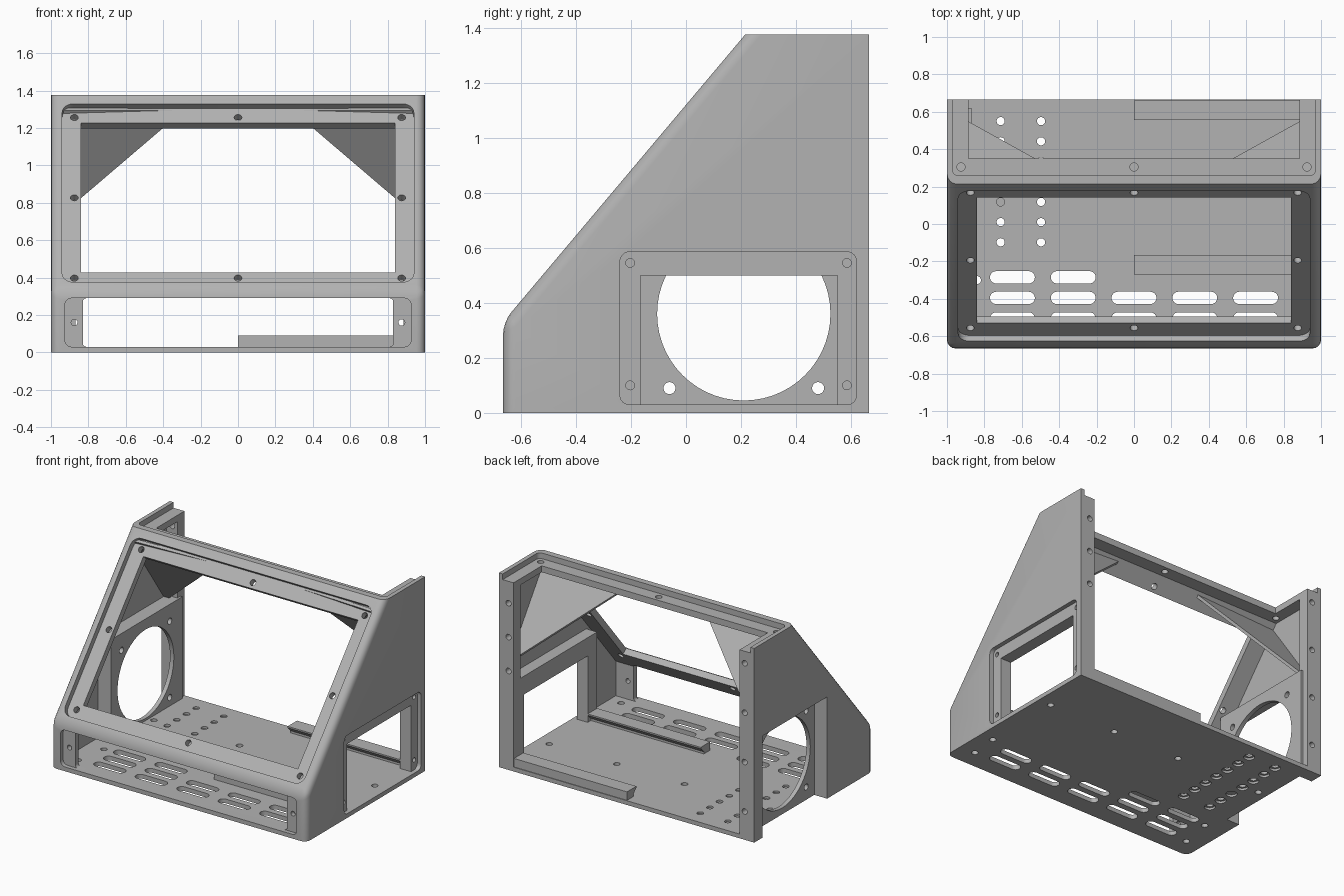
import bpy, bmesh, math
from mathutils import Matrix, Vector

old = bpy.data.objects.get("Cube")
if old:
    bpy.data.objects.remove(old)

grey = bpy.data.materials.new("plain grey")
grey.use_nodes = True
COLOUR = (0.45, 0.45, 0.45, 1)
grey.diffuse_color = COLOUR
grey.node_tree.nodes["Principled BSDF"].inputs["Base Color"].default_value = COLOUR


def frame(u, v, w, origin=(0, 0, 0)):
    m = Matrix((u, v, w)).transposed().to_4x4()
    m.translation = origin
    return m


# Working planes: u, v in the plane and w pointing outwards
FOOT = Vector((0, -0.665, 0.33))
RIDGE = Vector((0, 0.215, 1.375))
UP = (RIDGE - FOOT).normalized()
TOP = Matrix.Identity(4)
FRONT = frame((1, 0, 0), (0, 0, 1), (0, -1, 0))
SIDE = frame((0, 1, 0), (0, 0, 1), (1, 0, 0))
SLOPE = frame((1, 0, 0), UP, (0, -UP.z, UP.y), FOOT)


def finish(name, bm):
    bmesh.ops.recalc_face_normals(bm, faces=bm.faces)
    mesh = bpy.data.meshes.new(name)
    bm.to_mesh(mesh)
    bm.free()
    mesh.materials.append(grey)
    ob = bpy.data.objects.new(name, mesh)
    bpy.context.collection.objects.link(ob)
    return ob


def prism_mesh(points, low, high, plane):
    bm = bmesh.new()
    base = [bm.verts.new(plane @ Vector((u, v, low))) for u, v in points]
    face = bm.faces.new(base)
    depth = plane.to_3x3() @ Vector((0, 0, high - low))
    new = bmesh.ops.extrude_face_region(bm, geom=[face], use_keep_orig=True)["geom"]
    bmesh.ops.translate(bm, vec=depth, verts=[g for g in new if isinstance(g, bmesh.types.BMVert)])
    return bm


def prism(name, points, low, high, plane):
    return finish(name, prism_mesh(points, low, high, plane))


def rounded(u0, u1, v0, v1, r=0.0, steps=6):
    """Rectangle with round corners; also makes circles and slots."""
    if r == 0:
        return [(u0, v0), (u1, v0), (u1, v1), (u0, v1)]
    pts = []
    corners = ((u1 - r, v1 - r), (u0 + r, v1 - r), (u0 + r, v0 + r), (u1 - r, v0 + r))
    for k, (cu, cv) in enumerate(corners):
        for i in range(steps + 1):
            a = math.pi / 2 * (k + i / steps)
            p = (cu + r * math.cos(a), cv + r * math.sin(a))
            if not pts or math.dist(p, pts[-1]) > 1e-5:
                pts.append(p)
    if math.dist(pts[0], pts[-1]) < 1e-5:
        pts.pop()
    return pts


def combine(other, operation):
    mod = shell.modifiers.new("combine", "BOOLEAN")
    mod.operation, mod.solver, mod.object = operation, "EXACT", other
    bpy.context.view_layer.objects.active = shell
    bpy.ops.object.modifier_apply(modifier=mod.name)
    bpy.data.objects.remove(other)


def cut(points, low, high, plane):
    combine(prism("cutter", points, low, high, plane), "DIFFERENCE")


def add(points, low, high, plane):
    combine(prism("block", points, low, high, plane), "UNION")


def hole(u, v, r, low, high, plane, steps=4):
    cut(rounded(u - r, u + r, v - r, v + r, r, steps), low, high, plane)


# Outer body with softened front corners
outline = [(-0.665, 0), (0.665, 0), (0.665, 1.375), (RIDGE.y, RIDGE.z), (FOOT.y, FOOT.z)]
bm = prism_mesh(outline, -1, 1, SIDE)


def soft(e):
    a, b = (v.co for v in e.verts)
    along_side = abs(a.x - b.x) < 0.01 and a.y < 0.3 and b.y < 0.3
    across = abs(a.x - b.x) > 1 and abs(a.z - FOOT.z) < 0.01
    return along_side or across


bmesh.ops.bevel(bm, geom=[e for e in bm.edges if soft(e)], offset=0.045,
                segments=4, profile=0.5, affect="EDGES")
shell = finish("case_shell", bm)

# Hollow inside, open at the back
cut([(-0.6, 0.03), (0.8, 0.03), (0.8, 1.29), (0.255, 1.29), (-0.6, 0.275)], -0.97, 0.97, SIDE)

# Back posts, window surround and fan surround
for s in (-1, 1):
    xs = sorted((s * 0.885, s * 0.985))
    add(rounded(*xs, 0.585, 0.665), 0.01, 1.32, TOP)
add(rounded(-0.27, 0.64, 0.01, 0.63), 0.885, 0.985, SIDE)
add(rounded(-0.18, 0.62, 0.01, 0.75), -0.985, -0.87, SIDE)

# Lid seat and opening in the roof
cut(rounded(-0.97, 0.97, 0.26, 0.9, 0.03), 1.335, 1.5, TOP)
cut(rounded(-0.885, 0.885, 0.35, 0.9), 1.2, 1.5, TOP)
for x in (-0.925, 0, 0.925):
    hole(x, 0.305, 0.022, 1.2, 1.4, TOP)

# Sloped display seat, opening and screw holes
LENGTH = (RIDGE - FOOT).length
cut(rounded(-0.94, 0.94, 0.06, LENGTH - 0.06, 0.06), -0.04, 0.1, SLOPE)
cut(rounded(-0.84, 0.84, 0.162, LENGTH - 0.162), -0.16, 0.1, SLOPE)
for x in (-0.875, 0, 0.875):
    for v in (0.122, LENGTH / 2, LENGTH - 0.122):
        if x or v != LENGTH / 2:
            hole(x, v, 0.021, -0.1, 0, SLOPE)

# Low front panel seat, opening and screw holes
cut(rounded(-0.925, 0.925, 0.03, 0.29, 0.035), 0.635, 0.8, FRONT)
cut(rounded(-0.83, 0.83, 0.03, 0.29, 0.02), 0.55, 0.8, FRONT)
for x in (-0.875, 0.875):
    hole(x, 0.16, 0.017, 0.55, 0.8, FRONT)

# Side window seat, opening and screw holes
cut(rounded(-0.24, 0.62, 0.03, 0.585, 0.035), 0.97, 1.1, SIDE)
cut(rounded(-0.165, 0.55, 0.03, 0.5), 0.8, 1.1, SIDE)
for y in (-0.203, 0.585):
    for z in (0.1, 0.545):
        hole(y, z, 0.016, 0.9, 1.1, SIDE)

# Fan pocket, round air opening and screw holes
FAN_Y, FAN_Z = 0.21, 0.36
cut(rounded(FAN_Y - 0.36, FAN_Y + 0.36, -0.1, FAN_Z + 0.36), -1.1, -0.9, SIDE)
hole(FAN_Y, FAN_Z, 0.315, -1, -0.8, SIDE, 14)
for dy in (-0.27, 0.27):
    for dz in (-0.27, 0.27):
        hole(FAN_Y + dy, FAN_Z + dz, 0.022, -1, -0.8, SIDE)

# Floor vents
for row, y in enumerate((-0.285, -0.395, -0.505)):
    for col in range(2 if row == 0 else 5):
        x = -0.65 + col * 0.325
        cut(rounded(x - 0.12, x + 0.12, y - 0.033, y + 0.033, 0.033), -0.1, 0.028 + 0.05, TOP)

# Floor board mounts with wider recesses beneath
for x in (-0.713, -0.497):
    for i in range(7):
        y = 0.55 - i * 0.108
        hole(x, y, 0.022, -0.1, 0.1, TOP)
        hole(x, y, 0.036, -0.1, 0.015, TOP)

# Floor foot holes
feet = [(x, 0.245) for x in (0.9, 0.37, -0.16, -0.83)]
feet += [(0.9, -0.33), (-0.84, -0.3), (-0.88, -0.53), (0.88, -0.53)]
for x, y in feet:
    hole(x, y, 0.022, -0.1, 0.1, TOP)

# Back post screw holes
for x, heights in ((-0.925, (0.2, 0.55, 0.9, 1.25)), (0.925, (0.7, 0.94, 1.18))):
    for z in heights:
        hole(x, z, 0.02, -0.8, -0.55, FRONT)

# Hooked rails on the floor
hook = [(-0.27, 0.03), (-0.2, 0.03), (-0.2, 0.045), (-0.165, 0.08), (-0.165, 0.09), (-0.27, 0.09)]
prism("front_floor_rail", hook, 0, 0.885, SIDE)
prism("back_floor_rail", [(0.39 - y, z) for y, z in hook], 0, 0.885, SIDE)

# Slanted corner braces under the roof
for name, s in (("left", 1), ("right", -1)):
    corner = [Vector((s * x, y, z)) for x, y, z in
              ((0.975, 0.18, 1.3), (0.29, 0.21, 1.3), (0.975, 0.59, 0.715))]
    normal = (corner[1] - corner[0]).cross(corner[2] - corner[0]).normalized()
    brace = bmesh.new()
    for shift in (-0.01, 0.01):
        for c in corner:
            brace.verts.new(c + normal * shift)
    bmesh.ops.convex_hull(brace, input=brace.verts[:])
    finish(name + "_brace", brace)

# Shading
bpy.ops.object.select_all(action="DESELECT")
shell.select_set(True)
bpy.context.view_layer.objects.active = shell
bpy.ops.object.shade_smooth_by_angle(angle=math.radians(30))
